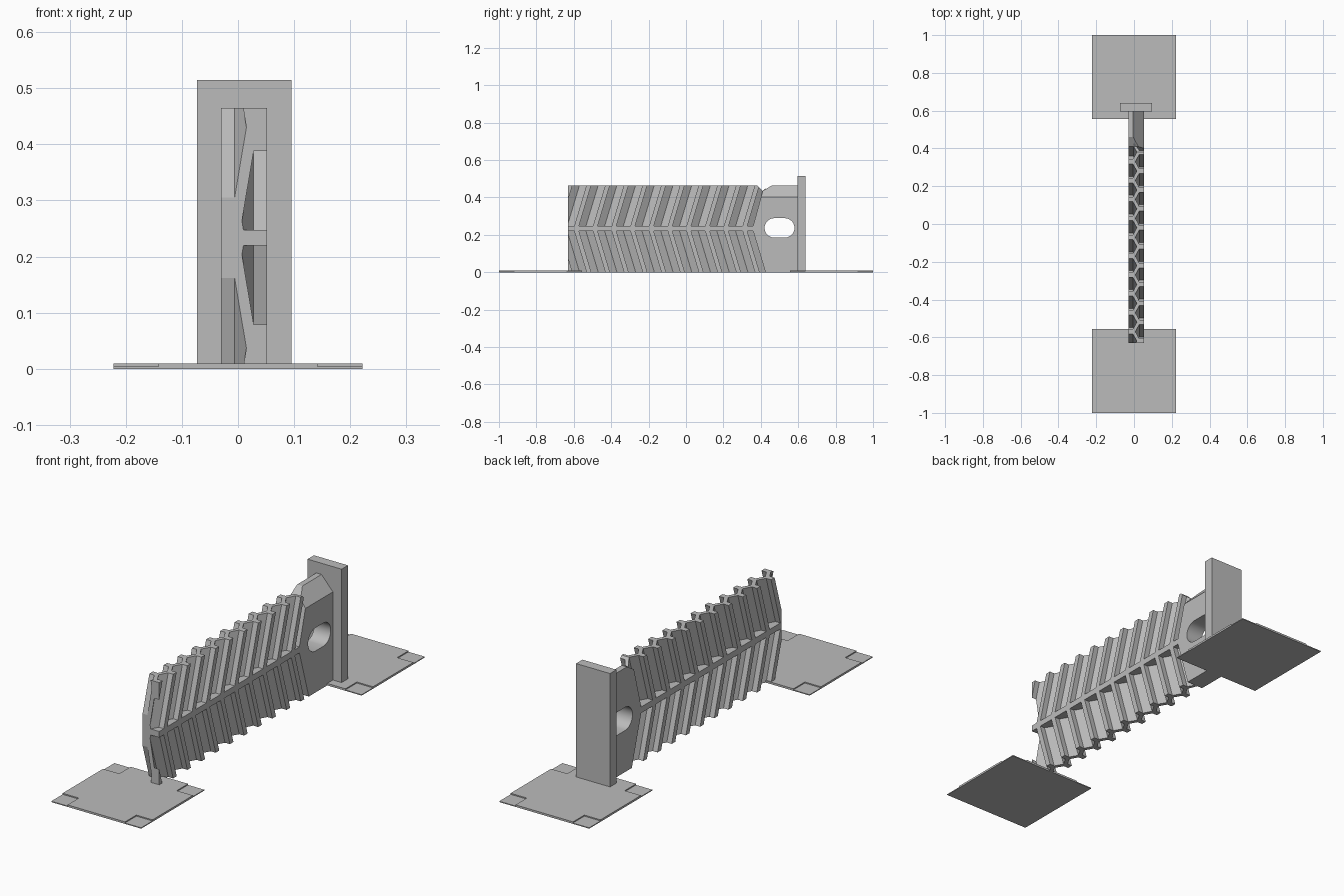
import bpy, bmesh, math
from mathutils import Vector

cube = bpy.data.objects.get("Cube")
if cube:
    bpy.data.objects.remove(cube)

grey = bpy.data.materials.new("plain grey")
grey.use_nodes = True
colour = (0.5, 0.5, 0.5, 1)
grey.diffuse_color = colour
grey.node_tree.nodes["Principled BSDF"].inputs["Base Color"].default_value = colour

LEFT, RIGHT, MID, TOP = -0.03, 0.052, 0.2335, 0.465
FRONT, LEAN = -0.63, 0.3


def prism(name, points, place, start, end):
    """Extrude a 2D outline; place(a, b, t) gives the 3D point at depth t."""
    bm = bmesh.new()
    ends = [[bm.verts.new(place(a, b, t)) for a, b in points] for t in (start, end)]
    bm.faces.new(ends[0])
    bm.faces.new(ends[1])
    for i in range(len(points)):
        j = (i + 1) % len(points)
        bm.faces.new((ends[0][i], ends[0][j], ends[1][j], ends[1][i]))
    bmesh.ops.recalc_face_normals(bm, faces=bm.faces)
    mesh = bpy.data.meshes.new(name)
    bm.to_mesh(mesh)
    bm.free()
    mesh.materials.append(grey)
    obj = bpy.data.objects.new(name, mesh)
    bpy.context.collection.objects.link(obj)
    return obj


def across(a, b, t):
    return Vector((t, a, b))


def along(a, b, t):
    return Vector((a, t, b))


def upright(a, b, t):
    return Vector((a, b, t))


def leaning(a, b, t):
    return Vector((a, b + LEAN * abs(t - MID), t))


def rect(x0, x1, y0, y1):
    return [(x0, y0), (x1, y0), (x1, y1), (x0, y1)]


def cut(target, cutter):
    mod = target.modifiers.new("cut", 'BOOLEAN')
    mod.operation = 'DIFFERENCE'
    mod.solver = 'EXACT'
    mod.object = cutter
    bpy.context.view_layer.objects.active = target
    bpy.ops.object.modifier_apply(modifier=mod.name)
    bpy.data.objects.remove(cutter)


# Pleated web with a rib on every fold, as one outline
right_side, left_side = [], []
half = 0.0125
for k in range(11):
    y = -0.689 + 0.1 * k
    for side, out, outer, inner, yy in ((right_side, RIGHT, 0.028, 0.007, y),
                                        (left_side, LEFT, -0.006, 0.015, y - 0.05)):
        valley = yy - 0.05
        if side is right_side or k > 0:
            side.append((inner, valley))
        side += [(outer, yy - half), (out, yy - half), (out, yy + half), (outer, yy + half)]
right_side.append((0.007, 0.361))
left_side += [(0.015, 0.311), (-0.006, 0.361)]
outline = right_side + left_side[::-1]

for name, height in (("upper_fins", TOP), ("lower_fins", 0)):
    fins = prism(name, outline, leaning, MID, height)
    cut(fins, prism("front_trim", rect(-1, FRONT, -0.2, 0.7), across, -0.2, 0.2))
    if height:
        notch = [(0.375, 0.47), (0.41, 0.435), (0.45, 0.47)]
        cut(fins, prism("notch_trim", notch, across, -0.2, 0.2))

# Spine between the fin rows
prism("spine", rect(FRONT, 0.38, 0.22, 0.247), across, LEFT, RIGHT)

# Solid handle block with a slotted hole and a sloping top
profile = [(0.355, MID), (0.41, 0.435), (0.46, TOP), (0.6, TOP), (0.6, 0), (0.425, 0)]
block = prism("end_block", profile, across, LEFT, RIGHT)
cut(block, prism("slope_trim", [(-0.005, TOP + 0.001), (0.054, 0.4), (0.054, 0.5), (-0.005, 0.5)],
                 along, 0.3, 0.65))
slot = []
for i in range(32):
    a = 2 * math.pi * (i + 0.5) / 32
    shift = math.copysign(0.028, math.cos(a))
    slot.append((0.5 + shift + 0.052 * math.cos(a), 0.237 + 0.052 * math.sin(a)))
cut(block, prism("slot_trim", slot, across, -0.2, 0.2))

# Upright end plate
prism("end_plate", rect(-0.073, 0.095, 0.003, 0.515), along, 0.595, 0.64)

# Flat floor pads with lowered corners
for name, y0 in (("front_pad", -1), ("back_pad", 0.555)):
    y1 = y0 + 0.445
    prism(name + "_base", rect(-0.222, 0.222, y0, y1), upright, 0, 0.004)
    c, x = 0.08, 0.222
    cross = [(-x + c, y0), (x - c, y0), (x - c, y0 + c), (x, y0 + c), (x, y1 - c), (x - c, y1 - c),
             (x - c, y1), (-x + c, y1), (-x + c, y1 - c), (-x, y1 - c), (-x, y0 + c), (-x + c, y0 + c)]
    prism(name + "_top", cross, upright, 0.004, 0.009)

# Soft shading only inside the slot
bpy.ops.object.select_all(action='DESELECT')
block.select_set(True)
bpy.context.view_layer.objects.active = block
bpy.ops.object.shade_smooth_by_angle(angle=math.radians(20))
